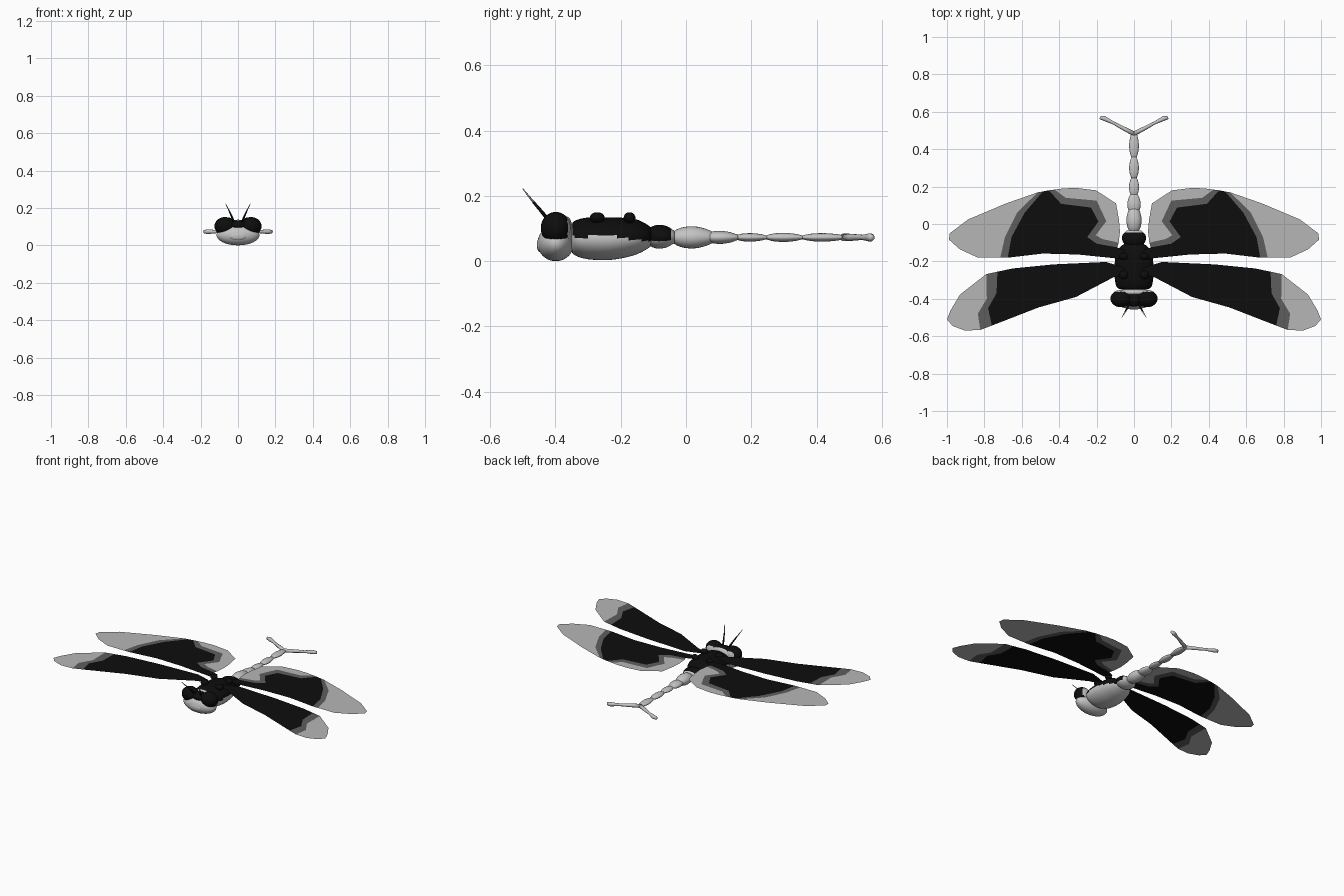
import bpy, bmesh, math
from mathutils import Vector

if "Cube" in bpy.data.objects:
    bpy.data.objects.remove(bpy.data.objects["Cube"])


def material(name, value):
    m = bpy.data.materials.new(name)
    m.diffuse_color = (value, value, value, 1)
    m.use_nodes = True
    m.node_tree.nodes["Principled BSDF"].inputs["Base Color"].default_value = m.diffuse_color
    return m


BLACK = material("black", 0.004)
BAND = material("dark grey", 0.11)
PALE = material("wing grey", 0.47)
GREY = material("body grey", 0.55)


def finish(bm, name, mats, rule=None, smooth=True):
    """Turn a bmesh into an object; rule(face centre) picks the material."""
    bmesh.ops.recalc_face_normals(bm, faces=bm.faces)
    for f in bm.faces:
        f.smooth = smooth
        if rule:
            f.material_index = rule(f.calc_center_median())
    me = bpy.data.meshes.new(name)
    bm.to_mesh(me)
    bm.free()
    for m in mats:
        me.materials.append(m)
    ob = bpy.data.objects.new(name, me)
    bpy.context.collection.objects.link(ob)
    return ob


def ellipsoid(name, centre, radii, mats, rule=None):
    bm = bmesh.new()
    bmesh.ops.create_uvsphere(bm, u_segments=32, v_segments=20, radius=1)
    for v in bm.verts:
        v.co = Vector(c + r * p for c, r, p in zip(centre, radii, v.co))
    return finish(bm, name, mats, rule)


def loft(name, rings, mats, rule=None, seg=24, steps=1):
    """Elliptical rings (y, z, rx, rz) joined along y, rounded by steps."""
    pts = [Vector(r) for r in rings]
    path = []
    for i in range(len(pts) - 1):
        a, b = pts[i], pts[i + 1]
        p, n = pts[max(i - 1, 0)], pts[min(i + 2, len(pts) - 1)]
        for s in range(steps):
            t = s / steps
            path.append(0.5 * (2 * a + (b - p) * t + (2 * p - 5 * a + 4 * b - n) * t * t
                               + (3 * a - p - 3 * b + n) * t ** 3))
    path.append(pts[-1])
    bm = bmesh.new()
    loops = []
    for y, z, rx, rz in path:
        angles = [2 * math.pi * k / seg for k in range(seg)]
        loops.append([bm.verts.new((rx * math.cos(a), y, z + rz * math.sin(a))) for a in angles])
    for a, b in zip(loops, loops[1:]):
        for k in range(seg):
            bm.faces.new((a[k], a[(k + 1) % seg], b[(k + 1) % seg], b[k]))
    bm.faces.new(loops[0])
    bm.faces.new(loops[-1])
    return finish(bm, name, mats, rule)


def tube(name, pts, mat, seg=10):
    """Round rod through points (x, y, z, radius)."""
    bm = bmesh.new()
    loops = []
    axis = (Vector(pts[-1][:3]) - Vector(pts[0][:3])).normalized()
    u = axis.orthogonal().normalized()
    w = axis.cross(u)
    for x, y, z, r in pts:
        loops.append([bm.verts.new(Vector((x, y, z)) + r * (u * math.cos(a) + w * math.sin(a)))
                      for a in (2 * math.pi * k / seg for k in range(seg))])
    for a, b in zip(loops, loops[1:]):
        for k in range(seg):
            bm.faces.new((a[k], a[(k + 1) % seg], b[(k + 1) % seg], b[k]))
    bm.faces.new(loops[0])
    bm.faces.new(loops[-1])
    return finish(bm, name, [mat])


# Thorax: dark back over a pale belly
loft("thorax", [(-0.352, 0.07, 0.05, 0.035), (-0.342, 0.071, 0.088, 0.052),
                (-0.30, 0.07, 0.102, 0.064), (-0.23, 0.069, 0.105, 0.065),
                (-0.16, 0.074, 0.095, 0.056), (-0.12, 0.075, 0.072, 0.038),
                (-0.105, 0.075, 0.045, 0.025)], [GREY, BLACK],
     lambda c: int(c.z > 0.075 + 0.13 * min(0, -0.22 - c.y) and c.y > -0.345), 40, 4)

# Waist
loft("waist", [(-0.115, 0.075, 0.045, 0.026), (-0.09, 0.075, 0.062, 0.036),
               (-0.06, 0.075, 0.062, 0.033), (-0.035, 0.074, 0.04, 0.018)],
     [GREY, BLACK], lambda c: int(c.z > 0.062 and c.y < -0.045), 32, 4)

# Abdomen beads: (start, end, half width, half height)
for i, (a, b, rx, rz) in enumerate([(-0.045, 0.09, 0.041, 0.034), (0.055, 0.16, 0.036, 0.02),
                                    (0.15, 0.25, 0.027, 0.013), (0.245, 0.36, 0.026, 0.014),
                                    (0.355, 0.49, 0.026, 0.013)]):
    d = b - a
    loft(f"abdomen_segment_{i + 1}",
         [(a, 0.073, rx * 0.5, rz * 0.4), (a + d * 0.2, 0.073, rx * 0.85, rz * 0.85),
          (a + d * 0.5, 0.073, rx, rz), (a + d * 0.8, 0.073, rx * 0.8, rz * 0.75),
          (b, 0.073, rx * 0.5, rz * 0.35)], [GREY], steps=3)

# Head and brow
ellipsoid("head", (0, -0.399, 0.055), (0.115, 0.056, 0.055), [GREY])
ellipsoid("head_back", (0, -0.366, 0.085), (0.085, 0.02, 0.052), [GREY])
ellipsoid("brow", (0, -0.402, 0.108), (0.05, 0.04, 0.026), [BLACK])
ellipsoid("mouth", (0, -0.447, 0.05), (0.045, 0.01, 0.022), [GREY])

# Wing sheets: pale tip, dark band and black field share their border lines
Z = 0.135
FRONT = [
    ([(0.05, -0.235), (0.11, -0.215), (0.15, -0.203), (0.43, -0.216), (0.65, -0.238),
      (0.73, -0.255), (0.735, -0.37), (0.78, -0.45), (0.76, -0.543), (0.51, -0.446),
      (0.31, -0.39), (0.11, -0.285), (0.05, -0.27)], 0),
    ([(0.73, -0.255), (0.79, -0.268), (0.787, -0.4), (0.835, -0.48), (0.822, -0.566),
      (0.76, -0.543), (0.78, -0.45), (0.735, -0.37)], 1),
    ([(0.79, -0.268), (0.93, -0.377), (0.98, -0.46), (1.0, -0.51), (0.97, -0.545),
      (0.904, -0.57), (0.822, -0.566), (0.835, -0.48), (0.787, -0.4)], 2)]
INNER = [(0.455, 0.18), (0.39, 0.108), (0.23, 0.088), (0.19, 0.013), (0.25, -0.07),
         (0.20, -0.105), (0.09, -0.125)]
INNER_BAND = [(0.425, 0.184), (0.365, 0.14), (0.2, 0.125), (0.148, 0.015), (0.205, -0.06),
              (0.17, -0.08), (0.082, -0.1)]
TIP = [(0.675, -0.18), (0.655, -0.07), (0.585, 0.06), (0.487, 0.174)]
TIP_BAND = [(0.715, -0.18), (0.69, -0.07), (0.625, 0.06), (0.515, 0.169)]
HIND = [
    ([(0.05, -0.185), (0.085, -0.185), (0.30, -0.163), (0.487, -0.158)] + TIP + INNER
     + [(0.05, -0.14)], 0),
    (TIP + TIP_BAND[::-1], 1),
    (INNER + INNER_BAND[::-1], 1),
    (TIP_BAND[::-1] + [(0.834, -0.18), (0.93, -0.136), (0.99, -0.083), (0.985, -0.05),
                       (0.888, 0.024), (0.684, 0.11)], 2),
    (INNER_BAND + [(0.075, -0.04), (0.08, 0.02), (0.096, 0.11), (0.203, 0.18),
                   (0.31, 0.193), (0.38, 0.19)], 2)]

# The pale tip outline runs from the band's front end round to its rear end
HIND[3] = (TIP_BAND[::-1] + HIND[3][0][4:], 2)


def wing(name, patches, side):
    bm = bmesh.new()
    for outline, index in patches:
        f = bm.faces.new([bm.verts.new((side * x, y, Z)) for x, y in outline])
        f.material_index = index
        f.normal_update()
        if f.normal.z < 0:
            f.normal_flip()
    bmesh.ops.triangulate(bm, faces=bm.faces, ngon_method='EAR_CLIP')
    bmesh.ops.remove_doubles(bm, verts=bm.verts, dist=0.0005)
    me = bpy.data.meshes.new(name)
    bm.to_mesh(me)
    bm.free()
    for m in (BLACK, BAND, PALE):
        me.materials.append(m)
    bpy.context.collection.objects.link(bpy.data.objects.new(name, me))


# Paired parts
for side, label in ((-1, "left"), (1, "right")):
    wing(f"front_wing_{label}", FRONT, side)
    wing(f"hind_wing_{label}", HIND, side)
    # Wing mounts
    for part, y, r in (("front", -0.272, 0.023), ("hind", -0.173, 0.018)):
        ellipsoid(f"{part}_wing_mount_{label}", (side * 0.055, y, 0.133),
                  (0.024, r, 0.017), [BLACK])
    # Eyes with pale backs
    ellipsoid(f"eye_{label}", (side * 0.07, -0.399, 0.102), (0.056, 0.046, 0.049),
              [BLACK, GREY], lambda c: int(c.y > -0.362))
    # Antennae
    tube(f"antenna_base_{label}", [(side * 0.022, -0.42, 0.125, 0.006),
                                   (side * 0.034, -0.445, 0.155, 0.005),
                                   (side * 0.046, -0.468, 0.182, 0.004)], BLACK)
    tube(f"antenna_tip_{label}", [(side * 0.046, -0.468, 0.182, 0.0035),
                                  (side * 0.066, -0.5, 0.222, 0.0015)], GREY)
    # Tail fork
    tube(f"tail_fork_{label}", [(0, 0.482, 0.073, 0.012), (side * 0.05, 0.508, 0.073, 0.011),
                                (side * 0.11, 0.54, 0.073, 0.008),
                                (side * 0.16, 0.565, 0.073, 0.013),
                                (side * 0.182, 0.57, 0.073, 0.009)], GREY)
